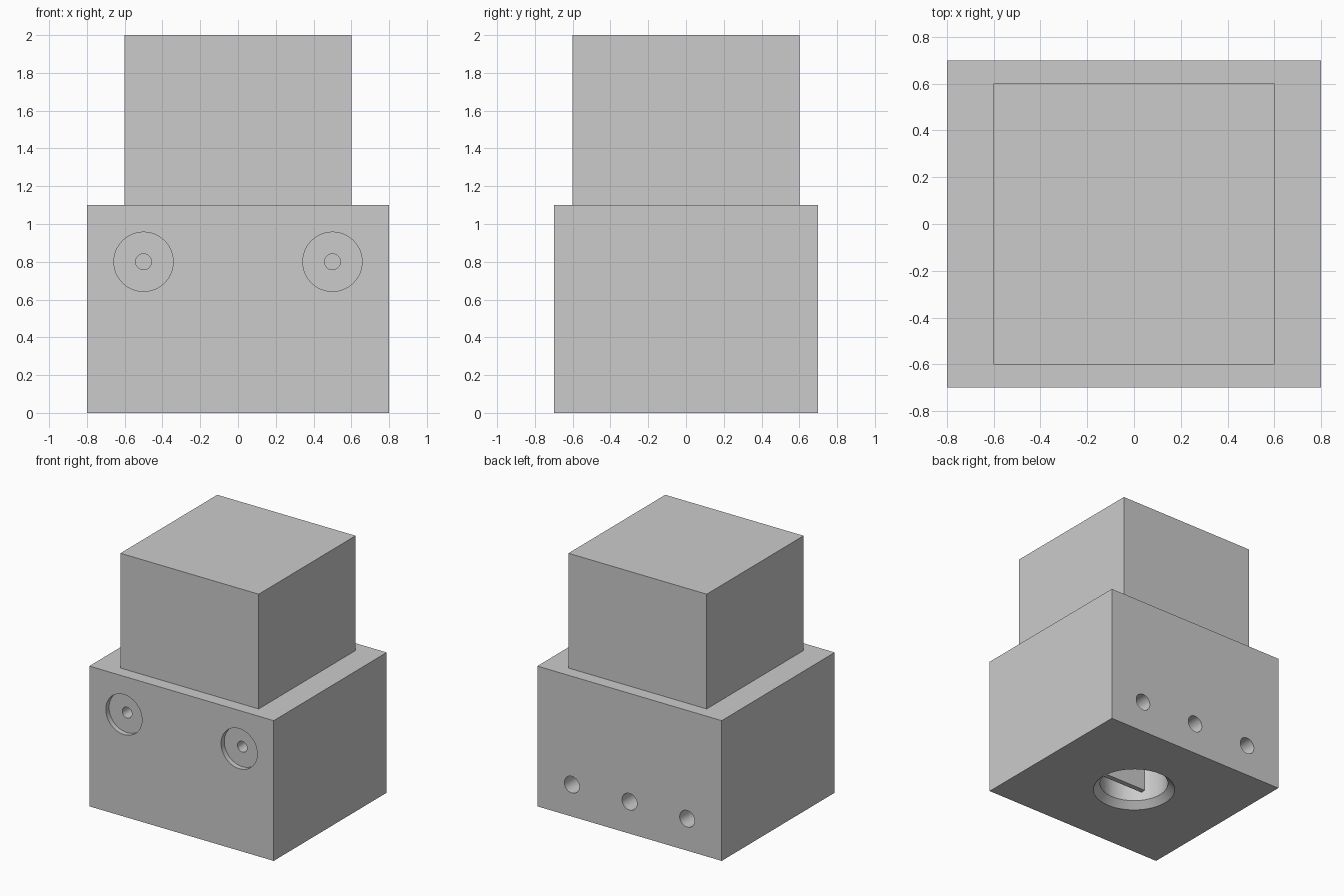
import bpy, math
from mathutils import Vector

default = bpy.data.objects.get("Cube")
if default:
    bpy.data.objects.remove(default, do_unlink=True)

grey = bpy.data.materials.new("light_grey")
grey.use_nodes = True
colour = (0.6, 0.6, 0.6, 1)
grey.diffuse_color = colour
grey.node_tree.nodes["Principled BSDF"].inputs["Base Color"].default_value = colour


def block(name, low, high):
    """Box between two opposite corners."""
    low, high = Vector(low), Vector(high)
    bpy.ops.mesh.primitive_cube_add(size=1, location=(low + high) / 2)
    ob = bpy.context.object
    ob.name = name
    ob.scale = high - low
    bpy.ops.object.transform_apply(location=False, rotation=False, scale=True)
    ob.data.materials.append(grey)
    return ob


def cut(target, start, end, r_start, r_end=None):
    """Drill a round, optionally tapered, hole from start to end."""
    start, end = Vector(start), Vector(end)
    axis = end - start
    bpy.ops.mesh.primitive_cone_add(
        vertices=48, radius1=r_start, radius2=r_end or r_start,
        depth=axis.length, location=(start + end) / 2,
        rotation=axis.to_track_quat("Z", "Y").to_euler())
    cutter = bpy.context.object
    cutter.name = "hole_cutter"
    cutter.hide_render = True
    cutter.data.materials.append(grey)
    mod = target.modifiers.new("hole", "BOOLEAN")
    mod.operation = "DIFFERENCE"
    mod.solver = "EXACT"
    mod.object = cutter
    bpy.context.view_layer.objects.active = target
    bpy.ops.object.modifier_apply(modifier=mod.name)
    bpy.data.objects.remove(cutter, do_unlink=True)


# Main body and upper block
base = block("base_block", (-0.8, -0.7, 0), (0.8, 0.7, 1.1))
block("upper_block", (-0.6, -0.6, 1.1), (0.6, 0.6, 2))

# Shallow round recesses with pilot holes on the front
for x in (-0.5, 0.5):
    cut(base, (x, -0.8, 0.8), (x, -0.66, 0.8), 0.157)
    cut(base, (x, -0.75, 0.8), (x, -0.4, 0.8), 0.042)

# Row of holes low on the back
for x in (-0.5, 0, 0.5):
    cut(base, (x, 0.8, 0.25), (x, 0.38, 0.25), 0.065)

# Countersunk bore in the underside, with a bar inside it
cut(base, (0, 0, -0.05), (0, 0, 0.06), 0.35, 0.24)
cut(base, (0, 0, -0.04), (0, 0, 0.42), 0.25)
block("bore_bar", (-0.18, -0.13, 0.1), (0.18, -0.09, 0.43))

# Smooth hole walls, sharp block edges
bpy.ops.object.select_all(action="DESELECT")
base.select_set(True)
bpy.context.view_layer.objects.active = base
bpy.ops.object.shade_smooth_by_angle(angle=math.radians(30))
